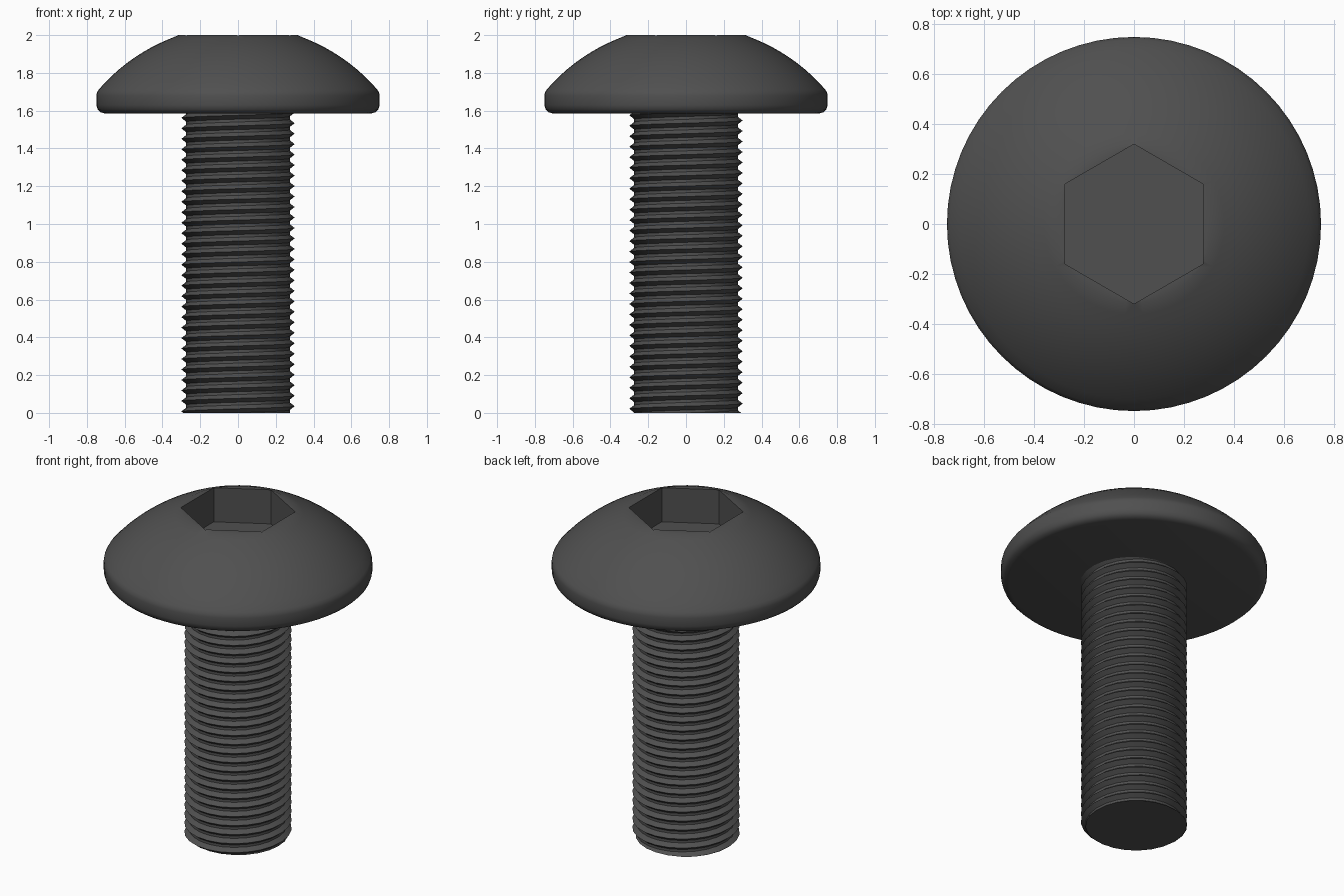
import bpy, bmesh
from math import pi, sin, cos, radians
from mathutils import Matrix, Vector

if "Cube" in bpy.data.objects:
    bpy.data.objects.remove(bpy.data.objects["Cube"])

dark = bpy.data.materials.new("dark_steel")
dark.diffuse_color = (0.08, 0.08, 0.08, 1)
dark.use_nodes = True
dark.node_tree.nodes["Principled BSDF"].inputs["Base Color"].default_value = dark.diffuse_color


def make_object(name, bm):
    bmesh.ops.recalc_face_normals(bm, faces=bm.faces)
    mesh = bpy.data.meshes.new(name)
    bm.to_mesh(mesh)
    bm.free()
    obj = bpy.data.objects.new(name, mesh)
    bpy.context.collection.objects.link(obj)
    mesh.materials.append(dark)
    return obj


def smooth(obj, angle):
    bpy.ops.object.select_all(action='DESELECT')
    obj.select_set(True)
    bpy.context.view_layer.objects.active = obj
    bpy.ops.object.shade_smooth_by_angle(angle=radians(angle))


# Button head: a dome arc and rounded rim, spun around z
profile = [(0, 1.585), (0.705, 1.585), (0.728, 1.592), (0.743, 1.607),
           (0.75, 1.63), (0.75, 1.68), (0.747, 1.695)]
for i in range(11):
    a = radians(49.3 + (18.8 - 49.3) * i / 10)
    profile.append((0.973 * sin(a), 1.077 + 0.973 * cos(a)))
profile[-1] = (0.315, 2.0)
profile.append((0, 2.0))
bm = bmesh.new()
verts = [bm.verts.new((r, 0, z)) for r, z in profile]
edges = [bm.edges.new(p) for p in zip(verts, verts[1:])]
bmesh.ops.spin(bm, geom=verts + edges, axis=(0, 0, 1), cent=(0, 0, 0),
               angle=2 * pi, steps=64, use_duplicate=False)
bmesh.ops.remove_doubles(bm, verts=bm.verts, dist=1e-4)
head = make_object("button_head", bm)

# Hex socket cut into the head, corners pointing along y
bm = bmesh.new()
bmesh.ops.create_cone(bm, cap_ends=True, segments=6, radius1=0.32, radius2=0.32,
                      depth=0.42, matrix=Matrix.Translation((0, 0, 2.0)))
bm.verts.ensure_lookup_table()
if min(abs(v.co.x) for v in bm.verts) > 0.01:
    bmesh.ops.rotate(bm, verts=bm.verts, matrix=Matrix.Rotation(pi / 6, 3, 'Z'))
cutter = make_object("socket_cutter", bm)
cutter.hide_render = True
cut = head.modifiers.new("socket", 'BOOLEAN')
cut.object = cutter
cut.operation = 'DIFFERENCE'
cut.solver = 'EXACT'
bpy.context.view_layer.objects.active = head
bpy.ops.object.modifier_apply(modifier=cut.name)
bpy.data.objects.remove(cutter)
smooth(head, 30)

# Threaded shank: one tooth profile swept along a right-handed helix
PITCH, STEPS, TOP = 0.0555, 24, 1.59
tooth = [(0.274, 0), (0.274, 0.015), (0.3, 0.0355), (0.274, PITCH)]
bm = bmesh.new()
rows = []
for j in range(-2 * STEPS, int((TOP / PITCH + 2) * STEPS)):
    t = 2 * pi * j / STEPS
    rows.append([bm.verts.new((r * cos(t), r * sin(t), PITCH * j / STEPS + z))
                 for r, z in tooth])
for a, b in zip(rows, rows[1:]):
    for k in range(len(tooth) - 1):
        bm.faces.new((a[k], b[k], b[k + 1], a[k + 1]))
bmesh.ops.remove_doubles(bm, verts=bm.verts, dist=1e-4)
# Trim both ends flat and cap them
for z, n in ((0, -1), (TOP, 1)):
    bmesh.ops.bisect_plane(bm, geom=bm.verts[:] + bm.edges[:] + bm.faces[:],
                           plane_co=Vector((0, 0, z)), plane_no=Vector((0, 0, n)),
                           clear_outer=True)
    rim = [e for e in bm.edges if e.is_boundary
           and all(abs(v.co.z - z) < 1e-4 for v in e.verts)]
    bmesh.ops.edgeloop_fill(bm, edges=rim)
shank = make_object("threaded_shank", bm)
smooth(shank, 30)
